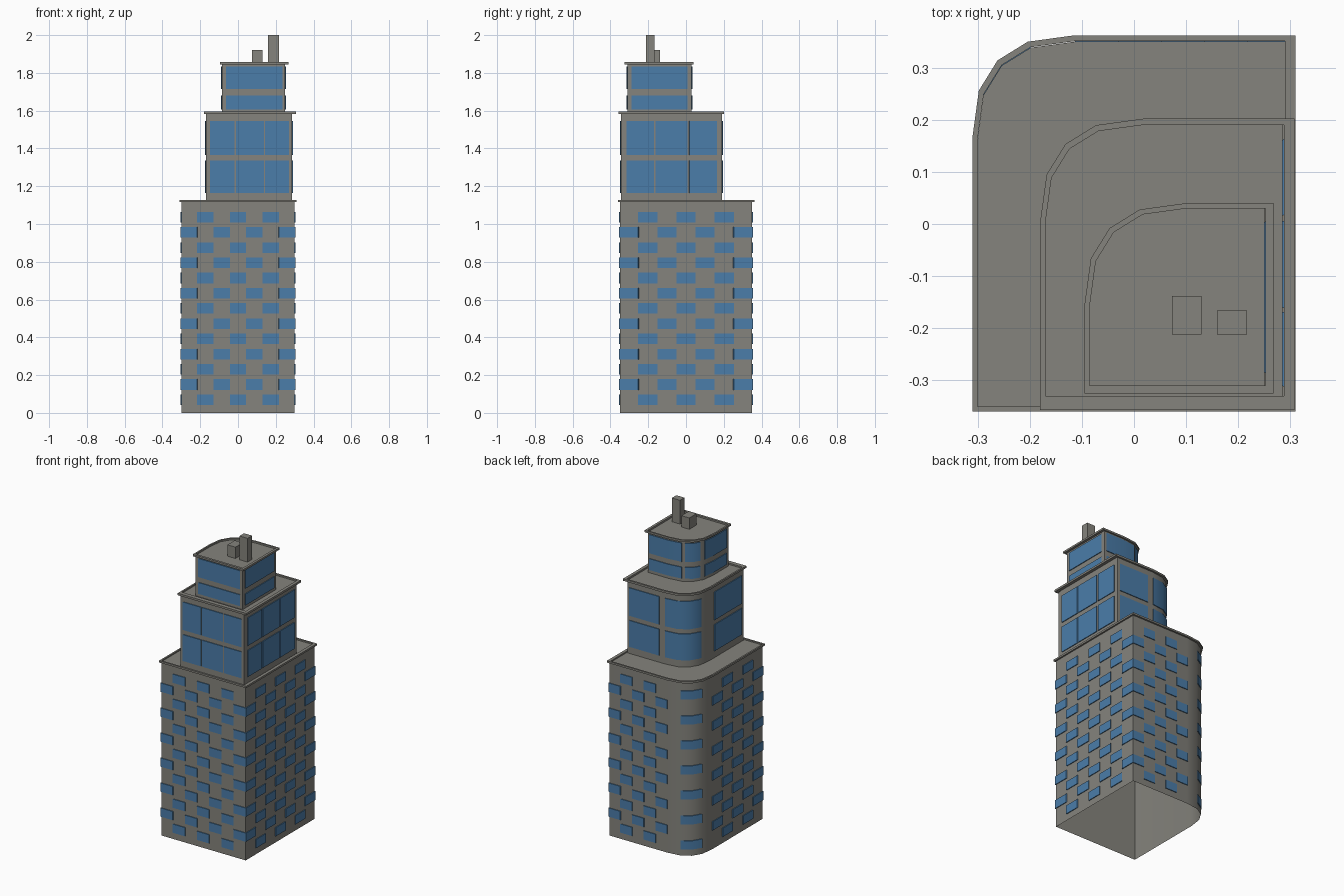
import bpy, math

if "Cube" in bpy.data.objects:
    bpy.data.objects.remove(bpy.data.objects["Cube"])


def material(name, rgb):
    m = bpy.data.materials.new(name)
    m.diffuse_color = (*rgb, 1)
    m.use_nodes = True
    m.node_tree.nodes["Principled BSDF"].inputs["Base Color"].default_value = m.diffuse_color
    return m


STONE = material("grey stone", (0.235, 0.23, 0.205))
GLASS = material("blue glass", (0.07, 0.205, 0.40))
SEG = 4


def outline(x0, x1, y0, y1, r):
    """Footprint with a rounded back left corner.
    Edges: 0 front, 1 right, 2 back, 3-6 curve, 7 left."""
    pts = [(x0, y0), (x1, y0), (x1, y1)]
    for i in range(SEG + 1):
        a = math.pi / 2 * i / SEG
        s, c = max(math.sin(a), 0) ** 0.816, max(math.cos(a), 0) ** 0.816
        pts.append((x0 + r - r * s, y1 - r + r * c))
    return pts


def grow(b, d):
    x0, x1, y0, y1, r = b
    return outline(x0 - d, x1 + d, y0 - d, y1 + d, r + d)


def make(name, verts, faces, mat):
    me = bpy.data.meshes.new(name)
    me.from_pydata(verts, [], faces)
    me.materials.append(mat)
    ob = bpy.data.objects.new(name, me)
    bpy.context.collection.objects.link(ob)
    bpy.ops.object.select_all(action='DESELECT')
    ob.select_set(True)
    bpy.context.view_layer.objects.active = ob
    bpy.ops.object.shade_smooth_by_angle(angle=math.radians(35))
    return ob


def walls(name, b, z0, z1):
    # open-bottomed shell with a flat roof
    p = outline(*b)
    n = len(p)
    verts = [(x, y, z) for z in (z0, z1) for x, y in p]
    faces = [(i, (i + 1) % n, n + (i + 1) % n, n + i) for i in range(n)]
    faces.append(tuple(range(n, 2 * n)))
    make(name, verts, faces, STONE)


def rim(name, outer, inner, z0, z1):
    # raised ledge around a roof
    o, q = outline(*outer), outline(*inner)
    n = len(o)
    loops = [(o, z0), (o, z1), (q, z1), (q, z0)]
    verts = [(x, y, z) for p, z in loops for x, y in p]
    faces = []
    for k in range(4):
        a, c = k * n, (k + 1) % 4 * n
        faces += [(a + i, a + (i + 1) % n, c + (i + 1) % n, c + i) for i in range(n)]
    make(name, verts, faces, STONE)


def at(p, t):
    i = int(t)
    f = t - i
    a, b = p[i % len(p)], p[(i + 1) % len(p)]
    return a[0] + (b[0] - a[0]) * f, a[1] + (b[1] - a[1]) * f


def windows(name, b, plates):
    # thin glass plates (t0, t1, z0, z1) that follow the outline
    inner, outer = outline(*b), grow(b, 0.005)
    verts, faces = [], []
    for t0, t1, z0, z1 in plates:
        ts = [t0] + [k for k in range(9) if t0 + 1e-4 < k < t1 - 1e-4] + [t1 - 1e-7]
        base = len(verts)
        for t in ts:
            (ox, oy), (ix, iy) = at(outer, t), at(inner, t)
            verts += [(ox, oy, z0), (ox, oy, z1), (ix, iy, z1), (ix, iy, z0)]
        for k in range(len(ts) - 1):
            a, c = base + 4 * k, base + 4 * k + 4
            faces += [(a, c, c + 1, a + 1), (a + 1, c + 1, c + 2, a + 2), (a + 3, c + 3, c, a)]
        e = base + 4 * (len(ts) - 1)
        faces += [(base, base + 1, base + 2, base + 3), (e + 3, e + 2, e + 1, e)]
    make(name, verts, faces, GLASS)


def box(name, x0, x1, y0, y1, z0, z1):
    v = [(x, y, z) for z in (z0, z1) for x, y in ((x0, y0), (x1, y0), (x1, y1), (x0, y1))]
    f = [(0, 1, 5, 4), (1, 2, 6, 5), (2, 3, 7, 6), (3, 0, 4, 7), (4, 5, 6, 7), (3, 2, 1, 0)]
    make(name, v, f, STONE)


# lower tier with checkered windows
low = (-0.30, 0.30, -0.35, 0.35, 0.187)
walls("lower_tier", low, 0, 1.12)
rim("lower_rim", (-0.31, 0.31, -0.36, 0.362, 0.195), (-0.30, 0.29, -0.35, 0.351, 0.187), 1.116, 1.128)
plates = []
for row in range(13):
    zc = 0.07 + 0.0805 * row
    for edge, cols in ((0, 7), (1, 7), (2, 5), (7, 5)):
        for c in range(cols):
            if c % 2 != row % 2:
                plates.append((edge + c / cols, edge + (c + 1) / cols, zc - 0.028, zc + 0.028))
    if row % 2 == 0:
        plates.append((4, 6, zc - 0.028, zc + 0.028))
windows("lower_windows", low, plates)

# middle tier with large panes
mid = (-0.17, 0.285, -0.345, 0.19, 0.187)
walls("middle_tier", mid, 1.12, 1.587)
rim("middle_rim", (-0.18, 0.308, -0.357, 0.202, 0.197), (-0.17, 0.288, -0.33, 0.19, 0.187), 1.583, 1.596)
spans = [(0.055, 0.335), (0.355, 0.67), (0.685, 0.955),
         (1.065, 1.33), (1.345, 1.655), (1.675, 1.945),
         (2.07, 2.86), (3.03, 6.15), (7.13, 7.92)]
windows("middle_windows", mid, [(a, b, z0, z1) for a, b in spans
                                for z0, z1 in ((1.165, 1.335), (1.365, 1.545))])

# upper tier
top = (-0.085, 0.25, -0.31, 0.03, 0.187)
walls("upper_tier", top, 1.587, 1.847)
rim("upper_rim", (-0.095, 0.268, -0.325, 0.04, 0.195), (-0.085, 0.252, -0.31, 0.03, 0.187), 1.845, 1.857)
spans = [(0.075, 0.94), (1.075, 1.92), (2.1, 4.0), (4.3, 5.7), (6.1, 7.85)]
windows("upper_windows", top, [(a, b, z0, z1) for a, b in spans
                               for z0, z1 in ((1.607, 1.68), (1.715, 1.835))])

# roof blocks
box("short_chimney", 0.073, 0.13, -0.212, -0.138, 1.84, 1.92)
box("tall_chimney", 0.159, 0.217, -0.212, -0.166, 1.84, 2.0)
